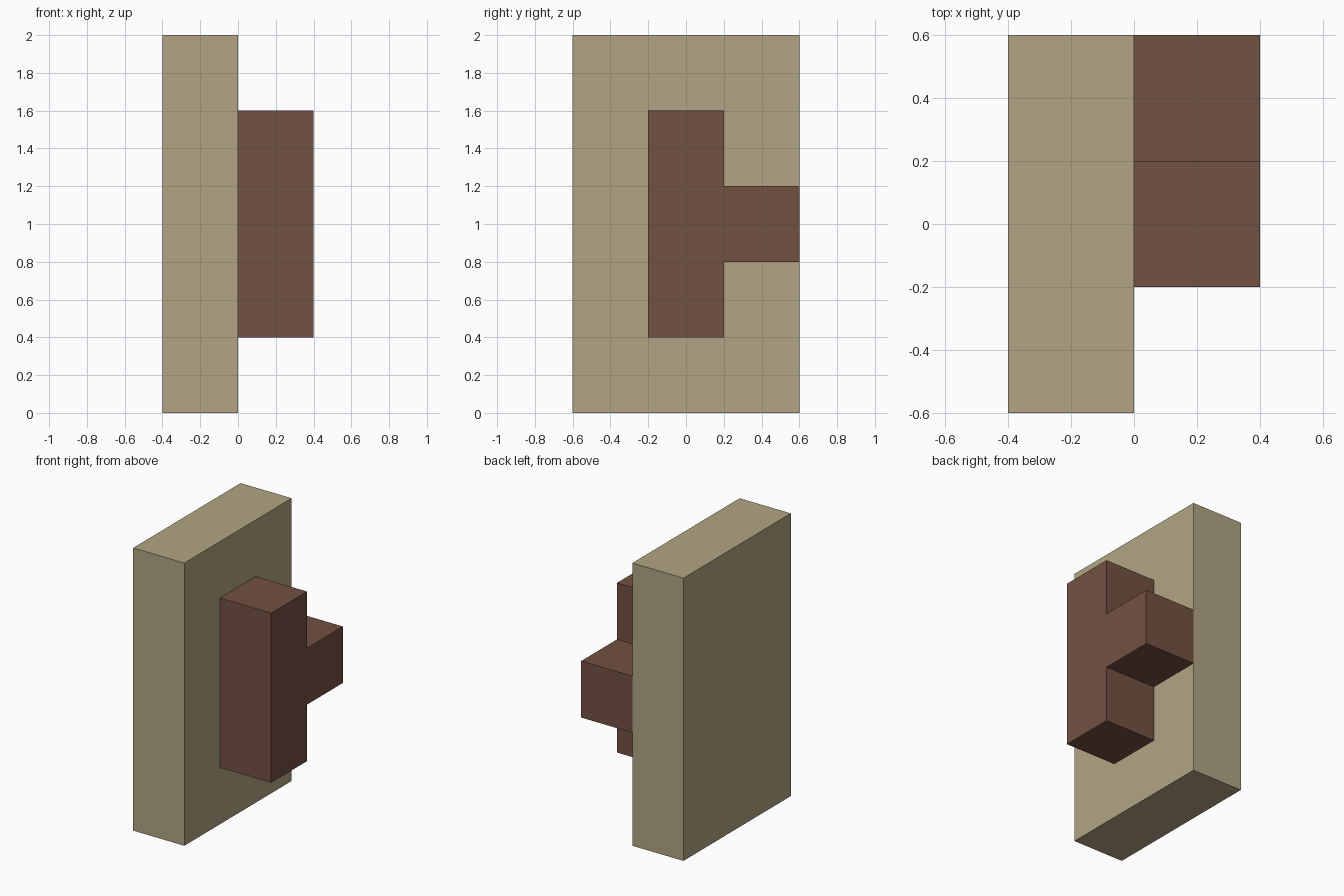
import bpy, bmesh

if "Cube" in bpy.data.objects:
    bpy.data.objects.remove(bpy.data.objects["Cube"])


def material(name, rgb):
    mat = bpy.data.materials.new(name)
    mat.diffuse_color = (*rgb, 1.0)
    mat.use_nodes = True
    mat.node_tree.nodes["Principled BSDF"].inputs["Base Color"].default_value = mat.diffuse_color
    return mat


def extrude_profile(name, profile, x0, x1, mat):
    """Extrude a (y, z) outline along x from x0 to x1."""
    bm = bmesh.new()
    face = bm.faces.new([bm.verts.new((x0, y, z)) for y, z in profile])
    ext = bmesh.ops.extrude_face_region(bm, geom=[face])
    verts = [v for v in ext["geom"] if isinstance(v, bmesh.types.BMVert)]
    bmesh.ops.translate(bm, verts=verts, vec=(x1 - x0, 0, 0))
    bmesh.ops.recalc_face_normals(bm, faces=bm.faces)
    mesh = bpy.data.meshes.new(name)
    bm.to_mesh(mesh)
    bm.free()
    mesh.materials.append(mat)
    obj = bpy.data.objects.new(name, mesh)
    bpy.context.collection.objects.link(obj)
    return obj


tan = material("tan", (0.445, 0.376, 0.227))
brown = material("brown", (0.171, 0.082, 0.054))

# Upright slab
extrude_profile("slab", [(-0.6, 0), (0.6, 0), (0.6, 2), (-0.6, 2)], -0.4, 0, tan)

# T-shaped handle: vertical bar with a tab reaching the slab's back edge
extrude_profile("handle", [(-0.2, 0.4), (0.2, 0.4), (0.2, 0.8), (0.6, 0.8),
                           (0.6, 1.2), (0.2, 1.2), (0.2, 1.6), (-0.2, 1.6)],
                0, 0.4, brown)
